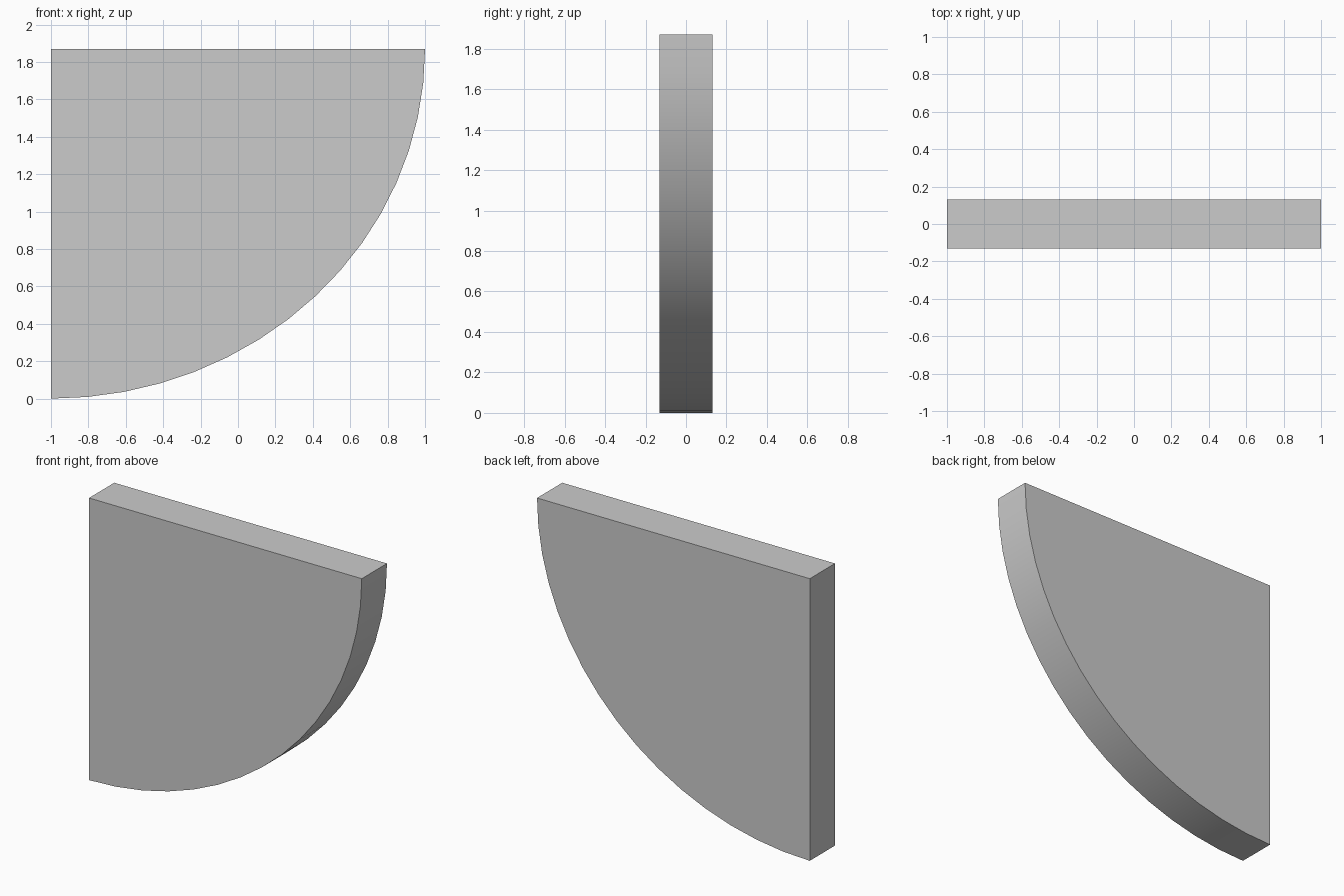
import bpy, bmesh
from math import sin, cos, radians

if "Cube" in bpy.data.objects:
    bpy.data.objects.remove(bpy.data.objects["Cube"])

HEIGHT, WIDTH, THICKNESS, SEGMENTS = 1.87, 2.0, 0.264, 16

# Quarter-ellipse profile: inner corner plus the curved edge
profile = [(-1.0, HEIGHT)]
for i in range(SEGMENTS + 1):
    a = radians(90 * i / SEGMENTS)
    profile.append((-1.0 + WIDTH * sin(a), HEIGHT * (1 - cos(a))))

# Extrude the profile through the thickness
bm = bmesh.new()
face = bm.faces.new([bm.verts.new((x, -THICKNESS / 2, z)) for x, z in profile])
ext = bmesh.ops.extrude_face_region(bm, geom=[face], use_keep_orig=True)
moved = [v for v in ext["geom"] if isinstance(v, bmesh.types.BMVert)]
bmesh.ops.translate(bm, verts=moved, vec=(0, THICKNESS, 0))
bmesh.ops.recalc_face_normals(bm, faces=bm.faces)

mesh = bpy.data.meshes.new("quarter_round_panel")
bm.to_mesh(mesh)
bm.free()
panel = bpy.data.objects.new("quarter_round_panel", mesh)
bpy.context.collection.objects.link(panel)

# Smooth the curved rim, keep the borders sharp
bpy.context.view_layer.objects.active = panel
panel.select_set(True)
bpy.ops.object.shade_smooth_by_angle(angle=radians(30))
